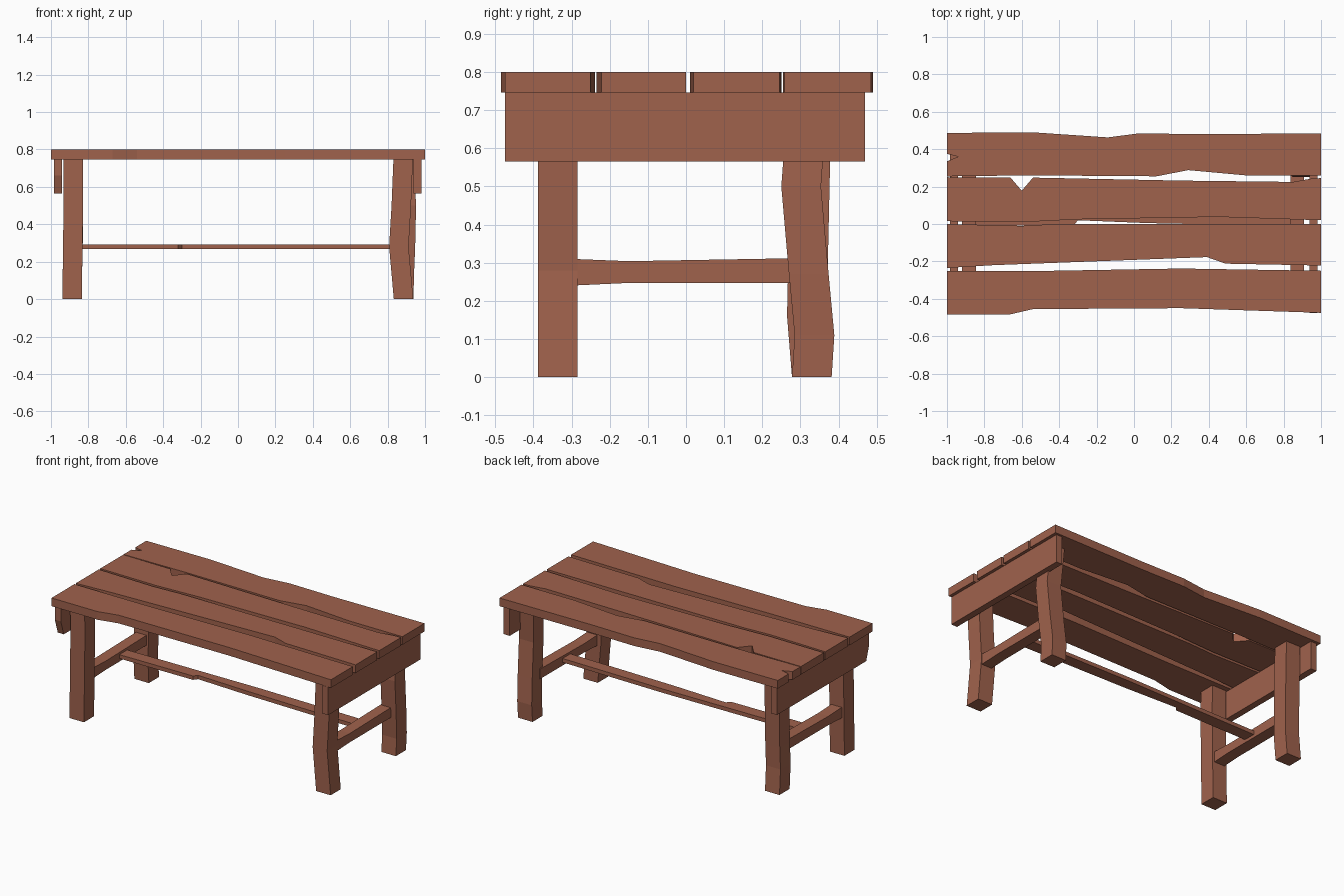
import bpy
import bmesh

# Remove the default cube only
cube = bpy.data.objects.get("Cube")
if cube:
    bpy.data.objects.remove(cube, do_unlink=True)

# Single timber colour
wood = bpy.data.materials.new("reddish_brown_wood")
wood.use_nodes = True
wood_colour = (0.35, 0.122, 0.073, 1)
wood.diffuse_color = wood_colour
wood.node_tree.nodes["Principled BSDF"].inputs["Base Color"].default_value = wood_colour


def finish(bm, name):
    """Turn a bmesh into a named wooden object."""
    bmesh.ops.recalc_face_normals(bm, faces=bm.faces)
    mesh = bpy.data.meshes.new(name)
    bm.to_mesh(mesh)
    bm.free()
    mesh.materials.append(wood)
    obj = bpy.data.objects.new(name, mesh)
    bpy.context.collection.objects.link(obj)
    return obj


def loft(name, rings):
    """Join matching rings of points into a closed solid."""
    bm = bmesh.new()
    loops = [[bm.verts.new(point) for point in ring] for ring in rings]
    for lower, upper in zip(loops, loops[1:]):
        for i in range(len(lower)):
            j = (i + 1) % len(lower)
            bm.faces.new((lower[i], lower[j], upper[j], upper[i]))
    bm.faces.new(loops[0])
    bm.faces.new(loops[-1])
    return finish(bm, name)


def board(name, outline, bottom, top):
    """Extrude a flat outline upwards."""
    return loft(name, [[(x, y, z) for x, y in outline] for z in (bottom, top)])


def end_board(name, outline, near, far):
    """Extrude an outline drawn in y and z along x."""
    return loft(name, [[(x, y, z) for y, z in outline] for x in (near, far)])


def leg(name, sections, half=0.052):
    """Square post through a list of centres (x, y, z)."""
    corners = ((-half, -half), (half, -half), (half, half), (-half, half))
    return loft(name, [[(x + dx, y + dy, z) for dx, dy in corners]
                       for x, y, z in sections])


# Worn table-top planks, front to back
planks = {
    "front_plank": [
        (-1, -.485), (-.67, -.485), (-.54, -.455), (.25, -.45), (1, -.475),
        (1, -.25), (.25, -.238), (-.43, -.25), (-1, -.25)],
    "front_middle_plank": [
        (-1, -.235), (-.75, -.22), (.39, -.177), (.49, -.212), (1, -.222),
        (1, 0), (-.42, 0), (-.6, -.01), (-1, 0)],
    "back_middle_plank": [
        (-1, .015), (-.6, .01), (-.3, .025), (.45, .038), (1, .02),
        (1, .245), (.95, .243), (.85, .225), (.25, .232),
        (-.54, .248), (-.6, .178), (-.66, .248), (-1, .25)],
    "back_plank": [
        (-1, .255), (-.55, .26), (.12, .255), (.29, .288), (.62, .258),
        (1, .258), (1, .485), (.35, .48), (.03, .485), (-.14, .463),
        (-.54, .49), (-1, .487), (-1, .375), (-.94, .36), (-1, .335)],
}
for plank_name, plank_outline in planks.items():
    board(plank_name, plank_outline, 0.747, 0.8)

# End aprons under the planks
end_board("left_apron", [(-.475, .565), (.47, .565), (.47, .747), (-.475, .747)],
          0.937, 0.98)
end_board("right_apron", [(-.445, .565), (.47, .565), (.47, .747),
                          (-.475, .747), (-.475, .66)], -0.983, -0.94)

# Four hewn legs
leg("front_left_leg", [(.885, -.336, 0), (.86, -.336, .28),
                       (.873, -.336, .5), (.883, -.336, .747)])
leg("front_right_leg", [(-.887, -.336, 0), (-.88, -.336, .55), (-.882, -.336, .747)])
leg("back_left_leg", [(.887, .33, 0), (.888, .337, .11), (.895, .322, .27),
                      (.9, .302, .5), (.888, .32, .747)])
leg("back_right_leg", [(-.887, .33, 0), (-.885, .317, .16),
                       (-.882, .32, .3), (-.882, .33, .747)])

# Stretchers between front and back legs
stretcher = [(-.3, .24), (-.15, .247), (.3, .247), (.3, .312), (-.15, .304), (-.3, .31)]
end_board("left_stretcher", stretcher, 0.837, 0.91)
end_board("right_stretcher", stretcher, -0.92, -0.845)

# Long notched rail joining the stretchers
board("long_rail", [(-.86, -.01), (-.32, -.005), (-.3, .02), (.07, .005),
                    (.85, -.01), (.85, .07), (.1, .08), (-.86, .07)], 0.267, 0.292)
